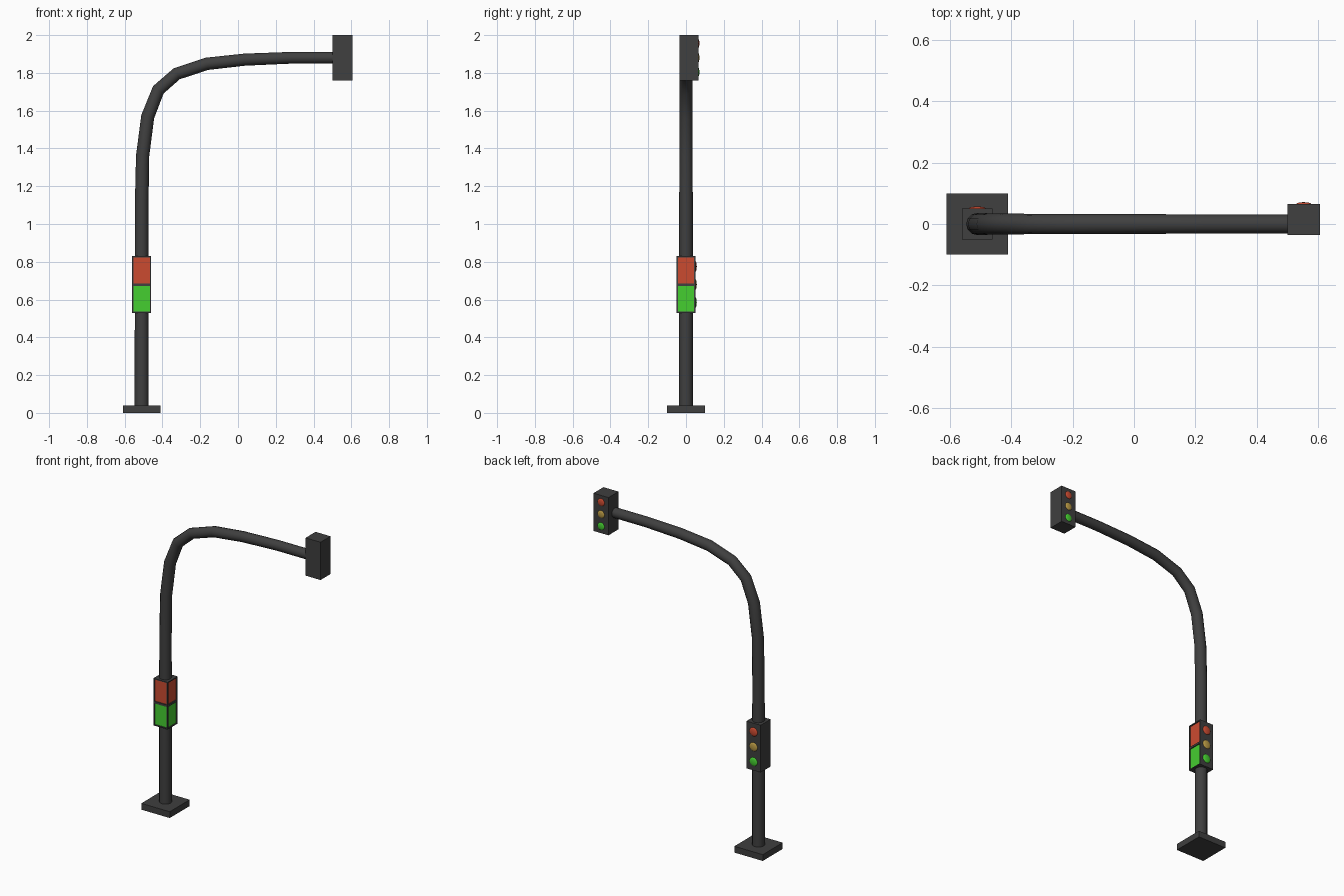
import bpy, bmesh
from mathutils import Matrix

if "Cube" in bpy.data.objects:
    bpy.data.objects.remove(bpy.data.objects["Cube"])


def material(name, rgb):
    m = bpy.data.materials.new(name)
    m.diffuse_color = (*rgb, 1)
    m.use_nodes = True
    m.node_tree.nodes["Principled BSDF"].inputs["Base Color"].default_value = m.diffuse_color
    return m


DARK = material("dark_metal", (0.05, 0.05, 0.05))
RED = material("red", (0.6, 0.07, 0.03))
AMBER = material("amber", (0.5, 0.33, 0.06))
GREEN = material("green", (0.06, 0.62, 0.03))


def add_object(name, bm, mats):
    me = bpy.data.meshes.new(name)
    bm.to_mesh(me)
    bm.free()
    for m in mats:
        me.materials.append(m)
    ob = bpy.data.objects.new(name, me)
    bpy.context.collection.objects.link(ob)
    return ob


def box_bm(lo, hi):
    bm = bmesh.new()
    size = [b - a for a, b in zip(lo, hi)]
    mid = [(a + b) / 2 for a, b in zip(lo, hi)]
    bmesh.ops.create_cube(bm, size=1, matrix=Matrix.Translation(mid) @ Matrix.Diagonal((*size, 1)))
    return bm


def lamps(prefix, x, y, z, step, radius, bulge):
    # three shallow domes on the back face, red on top
    for i, (label, mat) in enumerate((("red", RED), ("amber", AMBER), ("green", GREEN))):
        bm = bmesh.new()
        bmesh.ops.create_uvsphere(bm, u_segments=16, v_segments=8, radius=1)
        bmesh.ops.delete(bm, geom=[v for v in bm.verts if v.co.z < -0.01], context='VERTS')
        turn = Matrix.Rotation(-1.5707963, 4, 'X')
        bm.transform(Matrix.Translation((x, y, z + step * (1 - i)))
                     @ turn @ Matrix.Diagonal((radius, radius, bulge, 1)))
        for f in bm.faces:
            f.smooth = True
        add_object(f"{prefix}_{label}_lamp", bm, [mat])


PX = -0.51  # pole axis

# base plate
add_object("base_plate", box_bm((PX - 0.1, -0.1, 0), (PX + 0.1, 0.1, 0.04)), [DARK])

# tapered pole bending into the arm: x, z, radius
path = [(PX, 0.03, 0.037), (PX, 1.1, 0.036), (-0.505, 1.36, 0.035), (-0.478, 1.568, 0.035),
        (-0.422, 1.71, 0.034), (-0.325, 1.795, 0.033), (-0.165, 1.848, 0.033),
        (0.035, 1.87, 0.032), (0.28, 1.88, 0.031), (0.51, 1.88, 0.031)]
cu = bpy.data.curves.new("pole", 'CURVE')
cu.dimensions = '3D'
cu.bevel_depth = 1
cu.bevel_resolution = 4
cu.use_fill_caps = True
sp = cu.splines.new('POLY')
sp.points.add(len(path) - 1)
for p, (x, z, r) in zip(sp.points, path):
    p.co = (x, 0, z, 1)
    p.radius = r
cu.materials.append(DARK)
pole = bpy.data.objects.new("pole", cu)
bpy.context.collection.objects.link(pole)
bpy.context.view_layer.objects.active = pole
pole.select_set(True)
bpy.ops.object.convert(target='MESH')
bpy.ops.object.shade_smooth_by_angle(angle=0.6)

# traffic signal at the end of the arm
add_object("arm_signal_box", box_bm((0.5, -0.035, 1.76), (0.605, 0.065, 2.0)), [DARK])
lamps("arm", 0.552, 0.065, 1.88, 0.076, 0.024, 0.006)

# signal on the pole, with recessed red and green panels on front and right
bm = box_bm((PX - 0.05, -0.05, 0.53), (PX + 0.05, 0.05, 0.83))
bmesh.ops.bisect_plane(bm, geom=bm.verts[:] + bm.edges[:] + bm.faces[:],
                       plane_co=(0, 0, 0.678), plane_no=(0, 0, 1))
bm.normal_update()
panels = [f for f in bm.faces if f.normal.y < -0.9 or f.normal.x > 0.9]
for f in panels:
    f.material_index = 1 if f.calc_center_median().z > 0.678 else 2
rims = bmesh.ops.inset_individual(bm, faces=panels, thickness=0.009, depth=0)["faces"]
for f in rims:
    f.material_index = 0
walls = bmesh.ops.inset_individual(bm, faces=panels, thickness=0.0005, depth=-0.006)["faces"]
for f in walls:
    f.material_index = 0
add_object("pole_signal_box", bm, [DARK, RED, GREEN])
lamps("pole", PX, 0.05, 0.68, 0.095, 0.028, 0.007)
